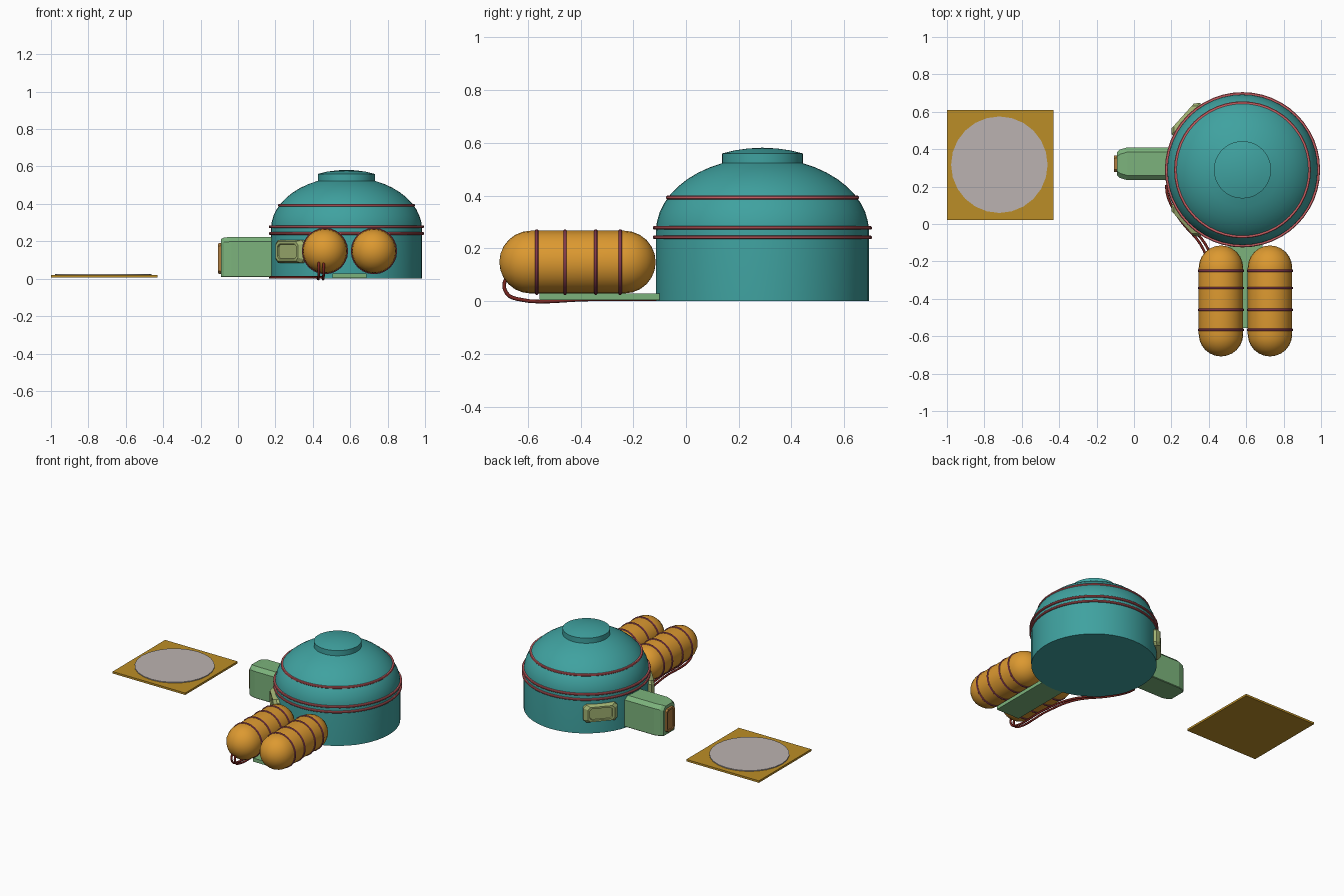
import bpy, bmesh, math
from mathutils import Matrix, Vector

if "Cube" in bpy.data.objects:
    bpy.data.objects.remove(bpy.data.objects["Cube"])

def material(name, rgb):
    m = bpy.data.materials.new(name)
    m.diffuse_color = (*rgb, 1)
    m.use_nodes = True
    m.node_tree.nodes["Principled BSDF"].inputs["Base Color"].default_value = m.diffuse_color
    return m

TEAL = material("teal", (0.05, 0.36, 0.35))
RED = material("red", (0.62, 0.12, 0.13))
MAROON = material("maroon", (0.38, 0.07, 0.12))
HOSE = material("hose", (0.2, 0.02, 0.015))
ORANGE = material("orange", (0.72, 0.32, 0.03))
OCHRE = material("ochre", (0.5, 0.27, 0.02))
GREY = material("pale_grey", (0.5, 0.45, 0.44))
GREEN = material("green", (0.2, 0.45, 0.2))
OLIVE = material("olive", (0.36, 0.45, 0.17))
BROWN = material("brown", (0.42, 0.2, 0.05))

def finish(name, bm, mat, matrix=Matrix(), smooth=None):
    bmesh.ops.recalc_face_normals(bm, faces=bm.faces)
    me = bpy.data.meshes.new(name)
    bm.to_mesh(me)
    bm.free()
    ob = bpy.data.objects.new(name, me)
    bpy.context.collection.objects.link(ob)
    ob.matrix_world = matrix
    me.materials.append(mat)
    if smooth:
        bpy.ops.object.select_all(action='DESELECT')
        ob.select_set(True)
        bpy.context.view_layer.objects.active = ob
        bpy.ops.object.shade_smooth_by_angle(angle=math.radians(smooth))
    return ob

def lathe(name, profile, mat, matrix, steps=48, closed=False):
    """Revolve (radius, height) points about local z."""
    bm = bmesh.new()
    vs = [bm.verts.new((r, 0, z)) for r, z in profile]
    pairs = list(zip(vs, vs[1:])) + ([(vs[-1], vs[0])] if closed else [])
    edges = [bm.edges.new(p) for p in pairs]
    bmesh.ops.spin(bm, geom=vs + edges, axis=(0, 0, 1), cent=(0, 0, 0),
                   steps=steps, angle=math.tau)
    bmesh.ops.remove_doubles(bm, verts=bm.verts, dist=1e-4)
    return finish(name, bm, mat, matrix, 35)

def ring(name, r, t, h, mat, matrix, steps=48):
    """Thin band with chamfered outer edge."""
    c = h * 0.25
    prof = [(r - t, -h/2), (r - c, -h/2), (r, -h/2 + c), (r, h/2 - c), (r - c, h/2), (r - t, h/2)]
    return lathe(name, prof, mat, matrix, steps, True)

def box(name, lo, hi, mat):
    lo, hi = Vector(lo), Vector(hi)
    bm = bmesh.new()
    bmesh.ops.create_cube(bm, size=1)
    bmesh.ops.scale(bm, vec=hi - lo, verts=bm.verts)
    bmesh.ops.translate(bm, vec=(lo + hi) / 2, verts=bm.verts)
    return finish(name, bm, mat)

def loft(name, sections, mat, matrix=Matrix()):
    """Join equal-length loops of points, closing both ends."""
    bm = bmesh.new()
    loops = [[bm.verts.new(p) for p in s] for s in sections]
    n = len(loops[0])
    for a, b in zip(loops, loops[1:]):
        for i in range(n):
            j = (i + 1) % n
            bm.faces.new((a[i], a[j], b[j], b[i]))
    bm.faces.new(loops[0])
    bm.faces.new(loops[-1])
    return finish(name, bm, mat, matrix)

def octagon(x, w, h, c, y0=0.0, z0=0.0, cb=None):
    """Chamfered rectangle in the yz plane at x; cb is the bottom chamfer."""
    cb = c if cb is None else cb
    pts = [(-w, -h + cb), (-w + cb, -h), (w - cb, -h), (w, -h + cb),
           (w, h - c), (w - c, h), (-w + c, h), (-w, h - c)]
    return [(x, y0 + y, z0 + z) for y, z in pts]

# Main dome: drum, elliptical roof and raised cap
CX, CY = 0.58, 0.29
D = Matrix.Translation((CX, CY, 0))
prof = [(0, 0), (0.404, 0), (0.404, 0.264)]
a_end = math.acos(0.153 / 0.404)
prof += [(0.404 * math.cos(a_end * i / 9), 0.264 + 0.28 * math.sin(a_end * i / 9)) for i in range(1, 10)]
prof += [(0.153, 0.56), (0.105, 0.572), (0.055, 0.579), (0, 0.582)]
lathe("dome", prof, TEAL, D)
for i, (z, r) in enumerate([(0.242, 0.415), (0.278, 0.415), (0.393, 0.366)]):
    ring(f"dome_ring_{i}", r, 0.025, 0.014, RED, Matrix.Translation((CX, CY, z)))

# Twin tanks with bands
for side, x in (("left", 0.465), ("right", 0.727)):
    R, y0, y1 = 0.119, -0.589, -0.234
    arc = [math.pi / 2 * i / 6 for i in range(7)]
    tank = [(R * math.sin(a), y0 - R * math.cos(a)) for a in arc]
    tank += [(R * math.cos(a), y1 + R * math.sin(a)) for a in arc]
    rot = Matrix.Rotation(-math.pi / 2, 4, 'X')
    lathe(f"{side}_tank", tank, ORANGE, Matrix.Translation((x, 0, 0.148)) @ rot, 24)
    for i, y in enumerate((-0.566, -0.459, -0.342, -0.25)):
        ring(f"{side}_tank_band_{i}", 0.124, 0.012, 0.013, MAROON,
             Matrix.Translation((x, y, 0.148)) @ rot, 24)
box("tank_base", (0.505, -0.555, 0.004), (0.687, -0.1, 0.029), GREEN)

# Hoses from the left tank around the drum
for i, d in enumerate((0.0, 0.026)):
    cu = bpy.data.curves.new(f"hose_{i}", 'CURVE')
    cu.dimensions = '3D'
    cu.bevel_depth = 0.007
    cu.bevel_resolution = 2
    cu.resolution_u = 6
    cu.use_fill_caps = True
    pts = [(0.432 + d, -0.66, 0.1), (0.432 + d, -0.687, 0.075), (0.432 + d, -0.68, 0.03),
           (0.43 + d, -0.64, 0.008), (0.42 + d, -0.35, 0.007), (0.373 + d, -0.14, 0.007),
           (0.235 + d, 0.04, 0.007), (0.18 + d * 0.6, 0.15, 0.007), (0.172 + d * 0.6, 0.21, 0.007)]
    sp = cu.splines.new('BEZIER')
    sp.bezier_points.add(len(pts) - 1)
    for b, p in zip(sp.bezier_points, pts):
        b.co = p
        b.handle_left_type = b.handle_right_type = 'AUTO'
    cu.materials.append(HOSE)
    bpy.context.collection.objects.link(bpy.data.objects.new(f"hose_{i}", cu))

# Entrance tunnel and door
ty = 0.322
loft("entrance_tunnel", [
    octagon(0.25, 0.088, 0.108, 0.025, ty, 0.116, 0.004),
    octagon(-0.035, 0.088, 0.108, 0.025, ty, 0.116, 0.004),
    octagon(-0.075, 0.076, 0.106, 0.025, ty, 0.114, 0.004),
    octagon(-0.092, 0.062, 0.102, 0.025, ty, 0.110, 0.004)], GREEN)
loft("door_frame", [
    octagon(-0.085, 0.045, 0.083, 0.014, ty, 0.108),
    octagon(-0.107, 0.043, 0.081, 0.014, ty, 0.108),
    octagon(-0.107, 0.031, 0.069, 0.01, ty, 0.108),
    octagon(-0.1, 0.031, 0.069, 0.01, ty, 0.108)], BROWN)

# Window pods on both sides of the tunnel
for name, deg in (("back_window", 138), ("front_window", 222)):
    m = Matrix.Translation((CX, CY, 0.146)) @ Matrix.Rotation(math.radians(deg), 4, 'Z')
    loft(name, [
        octagon(0.34, 0.113, 0.062, 0.02),
        octagon(0.408, 0.113, 0.062, 0.02),
        octagon(0.43, 0.09, 0.052, 0.018),
        octagon(0.43, 0.075, 0.04, 0.014),
        octagon(0.421, 0.073, 0.038, 0.014)], OLIVE, m)

# Landing pad
box("landing_pad", (-1.0, 0.022, 0.006), (-0.43, 0.61, 0.02), OCHRE)
lathe("landing_disc", [(0, 0.014), (0.258, 0.014), (0.258, 0.026), (0, 0.026)], GREY,
      Matrix.Translation((-0.72, 0.317, 0)), 24)
